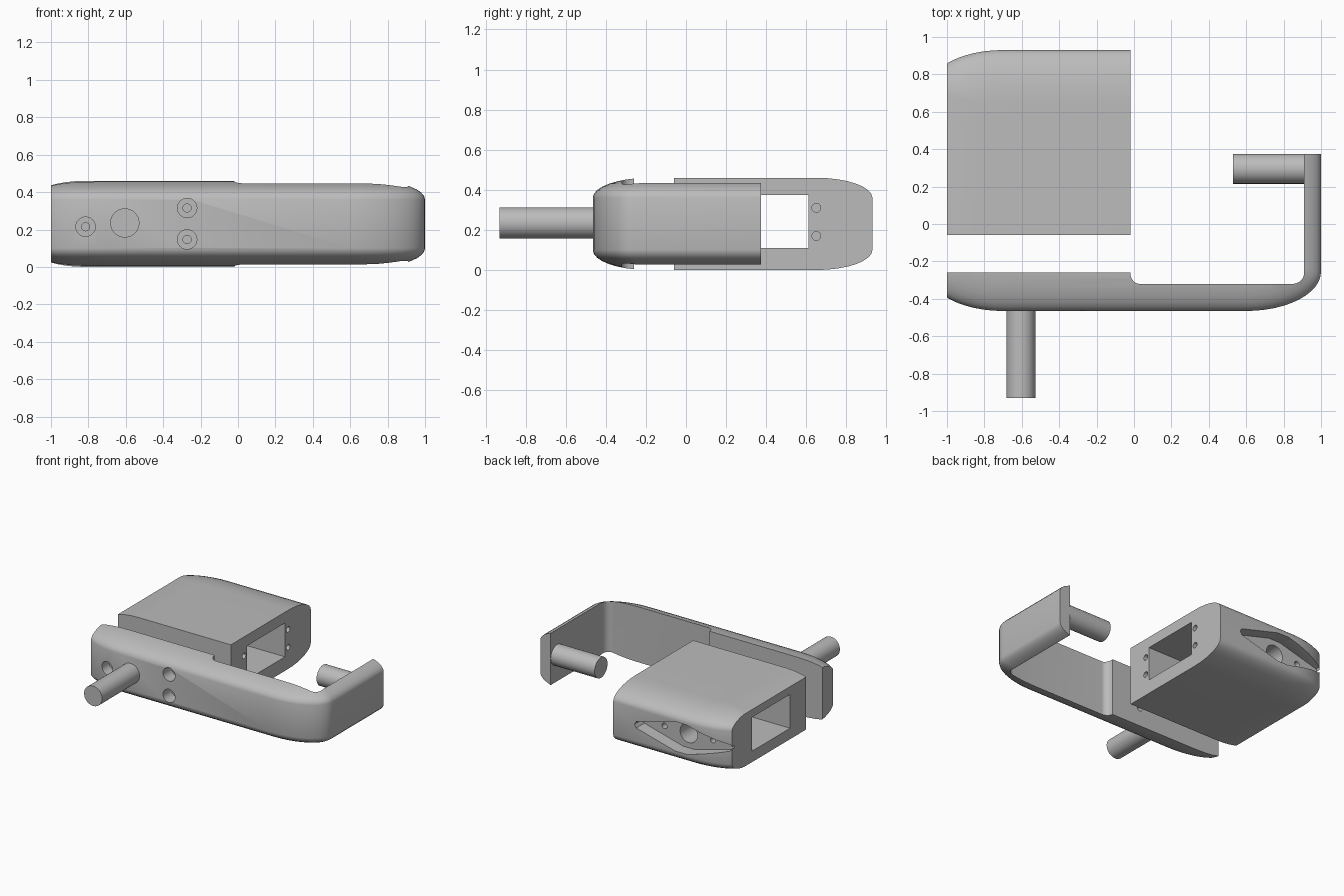
import bpy, bmesh
from math import sin, cos, pi
from mathutils import Vector

MID = 0.23        # height of the centre plane
PIN_X = -0.605    # axis of the front pin

cube = bpy.data.objects.get("Cube")
if cube:
    bpy.data.objects.remove(cube)

metal = bpy.data.materials.new("grey metal")
metal.use_nodes = True
GREY = (0.5, 0.5, 0.5, 1)
metal.diffuse_color = GREY
metal.node_tree.nodes["Principled BSDF"].inputs["Base Color"].default_value = GREY


def make_object(name, bm):
    bmesh.ops.recalc_face_normals(bm, faces=bm.faces)
    mesh = bpy.data.meshes.new(name)
    bm.to_mesh(mesh)
    bm.free()
    mesh.materials.append(metal)
    obj = bpy.data.objects.new(name, mesh)
    bpy.context.collection.objects.link(obj)
    return obj


def loft(name, rings):
    """Skin a stack of equal-length rings and cap both ends."""
    bm = bmesh.new()
    loops = [[bm.verts.new(p) for p in ring] for ring in rings]
    n = len(loops[0])
    for a, b in zip(loops, loops[1:]):
        for i in range(n):
            j = (i + 1) % n
            bm.faces.new((a[i], a[j], b[j], b[i]))
    bm.faces.new(loops[0])
    bm.faces.new(loops[-1])
    return make_object(name, bm)


def prism(name, pts, axis, lo, hi):
    """Extrude a flat outline along x, y or z."""
    def place(p, t):
        v = list(p)
        v.insert("xyz".index(axis), t)
        return Vector(v)
    return loft(name, [[place(p, t) for p in pts] for t in (lo, hi)])


def circle(u, v, r, n=32):
    return [(u + r * cos(2 * pi * i / n), v + r * sin(2 * pi * i / n)) for i in range(n)]


def rect(u0, u1, v0, v1):
    return [(u0, v0), (u1, v0), (u1, v1), (u0, v1)]


def arc(cx, cy, rx, ry, start, end, n):
    angles = [(start + (end - start) * i / n) * pi / 180 for i in range(n + 1)]
    return [(cx + rx * cos(t), cy + ry * sin(t)) for t in angles]


def pillow(name, x0, x1, y0, y1, soft, steps=8):
    """Slab whose soft sides curve in towards top and bottom."""
    left, right, front, back = [s in soft for s in ("left", "right", "front", "back")]
    rings = []
    for k in list(range(-steps, 0)) + list(range(steps + 1)):
        t = k / steps * pi / 2
        d = 0.28 * (1 - cos(t))
        z = MID + 0.1 * sin(t) + (0.13 if k >= 0 else -0.13)
        if k == 0:
            rings.append((0, MID - 0.13))
        rings.append((d, z))
    loops = []
    for d, z in rings:
        xa, xb = x0 + d * left, x1 - d * right
        ya, yb = y0 + d * front, y1 - d * back
        rx, ry = 0.4 - d, 0.21 - 0.7 * d
        pts = []
        corners = ((xa, ya, 1, 1, left and front, 180), (xb, ya, -1, 1, right and front, 270),
                   (xb, yb, -1, -1, right and back, 0), (xa, yb, 1, -1, left and back, 90))
        for x, y, sx, sy, rounded, a in corners:
            if rounded:
                pts += arc(x + sx * rx, y + sy * ry, rx, ry, a, a + 90, 12)
            else:
                pts.append((x, y))
        loops.append([Vector((x, y, z)) for x, y in pts])
    return loft(name, loops)


def cut(obj, *cutters):
    bpy.context.view_layer.objects.active = obj
    for c in cutters:
        c.hide_render = True
        mod = obj.modifiers.new("cut", "BOOLEAN")
        mod.operation, mod.solver, mod.object = "DIFFERENCE", "EXACT", c
        bpy.ops.object.modifier_apply(modifier=mod.name)
        bpy.data.objects.remove(c)


def end_trim():
    return prism("end_trim", rect(-2, 2, -1, 2), "x", -2, -1)


# Lock body: slab with a tunnel, screw holes and a tapered recess in the back
body = pillow("body_block", -1.1, -0.02, -0.06, 0.93, ("left", "back"))
cut(body, end_trim(),
    prism("tunnel", rect(0.14, 0.61, 0.11, 0.375), "x", -2, 1))
for y in (0.105, 0.65):
    for z in (0.17, 0.31):
        cut(body, prism("screw_hole", circle(y, z, 0.022, 20), "x", -0.17, 0.2))
half = [(-0.385, -0.025), (-0.05, -0.115), (0.05, -0.115), (0.385, -0.025), (0.4, 0)]
lens = half + [(-x, -z) for x, z in half]
cut(body, prism("recess", [(PIN_X + x, MID + z) for x, z in lens], "y", 0.83, 1.3),
    prism("pin_hole", circle(PIN_X, MID, 0.075), "y", 0.5, 1))
for x in (-0.21, 0.21):
    cut(body, prism("small_hole", circle(PIN_X + x, MID, 0.022, 20), "y", 0.7, 1))

# Bracket: curved outer shell hollowed to a thick bar, a thin bar and an end arm
bracket = pillow("bracket", -1.1, 1, -0.465, 0.375, ("left", "right", "front"))
inner = [(-2, 1), (-2, -0.26)]
inner += arc(0.03, -0.26, 0.05, 0.06, 180, 270, 8)
inner += arc(0.85, -0.26, 0.06, 0.06, 270, 360, 8)
inner += [(0.91, 1)]
cut(bracket, prism("hollow", inner, "z", -1, 1), end_trim())

# Counterbored bolt holes through the thick bar
for x, z in ((-0.815, 0.215), (-0.272, 0.315), (-0.272, 0.147)):
    cut(bracket, prism("counterbore", circle(x, z, 0.052), "y", -1, -0.36),
        prism("bolt_hole", circle(x, z, 0.022, 20), "y", -1, 0))

# Pins
front_pin = prism("front_pin", circle(PIN_X, 0.235, 0.078, 48), "y", -0.93, -0.4)
arm_pin = prism("arm_pin", circle(0.295, 0.235, 0.08, 48), "x", 0.53, 0.93)

# Smooth curved faces, keep hard edges
for obj in (body, bracket, front_pin, arm_pin):
    bpy.ops.object.select_all(action="DESELECT")
    obj.select_set(True)
    bpy.context.view_layer.objects.active = obj
    bpy.ops.object.shade_smooth_by_angle(angle=0.5)
